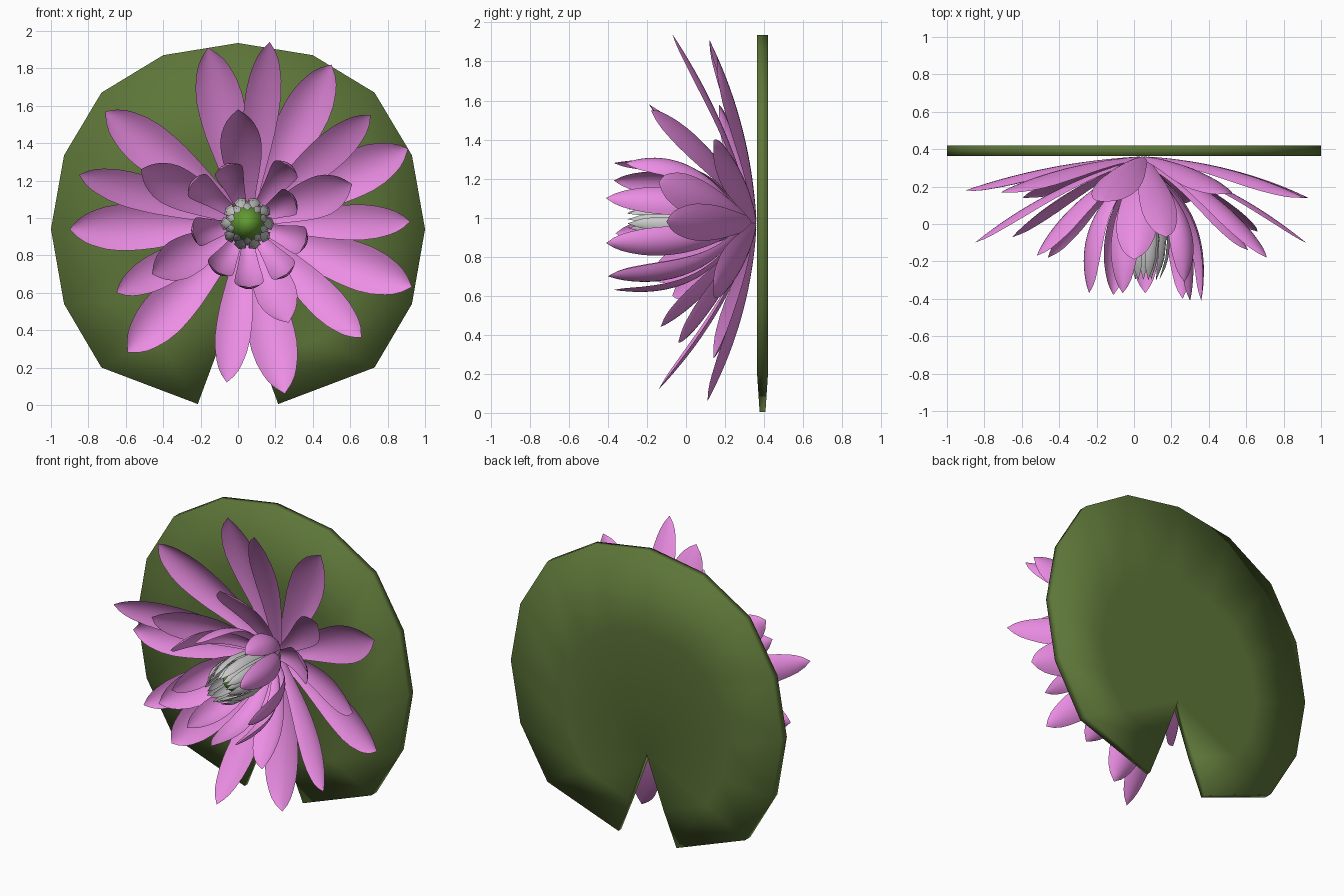
import bpy, bmesh, math
from mathutils import Vector

if "Cube" in bpy.data.objects:
    bpy.data.objects.remove(bpy.data.objects["Cube"])

def material(name, rgb):
    m = bpy.data.materials.new(name)
    m.diffuse_color = (*rgb, 1)
    m.use_nodes = True
    m.node_tree.nodes["Principled BSDF"].inputs["Base Color"].default_value = m.diffuse_color
    return m

PINK = material("pink", (0.84, 0.27, 0.78))
LEAF = material("leaf_green", (0.11, 0.18, 0.04))
BUD = material("bud_green", (0.12, 0.32, 0.03))

CX, CZ = 0.05, 0.97   # flower axis, pointing to -y

def finish(name, bm, mat=None):
    me = bpy.data.meshes.new(name)
    for f in bm.faces:
        f.smooth = True
    bm.to_mesh(me)
    bm.free()
    ob = bpy.data.objects.new(name, me)
    bpy.context.collection.objects.link(ob)
    if mat:
        me.materials.append(mat)
    return ob

def sample(profile, t):
    p = t * (len(profile) - 1)
    i = min(int(p), len(profile) - 2)
    return profile[i] + (profile[i + 1] - profile[i]) * (p - i)

PETAL = [0.32, 0.42, 0.55, 0.69, 0.82, 0.93, 0.99, 1.0, 0.9, 0.66]

def petal(name, tip, width, base_y, base_r, ctrl_r, ctrl_y, cup, rows=24, cols=8):
    """Cupped blade along a curve from the flower axis to its tip."""
    tip = Vector(tip)
    rad = Vector((tip.x - CX, 0, tip.z - CZ))
    length = rad.length
    rad.normalize()
    side = rad.cross(Vector((0, 1, 0)))
    axis = Vector((CX, 0, CZ))
    b = axis + rad * base_r + Vector((0, base_y, 0))
    c = axis + rad * length * ctrl_r + Vector((0, ctrl_y, 0))
    bm = bmesh.new()
    grid = []
    for i in range(rows + 1):
        t = i / rows
        p = b * (1 - t) ** 2 + c * 2 * t * (1 - t) + tip * t * t
        tan = ((c - b) * (1 - t) + (tip - c) * t).normalized()
        n = side.cross(tan)
        if n.dot(Vector((0, -1, 0)) - rad) < 0:
            n = -n
        # rounded point over the last tenth
        w = sample(PETAL, t / 0.9) if t < 0.9 else 0.66 * ((1 - t) / 0.1) ** 0.7
        row = []
        for j in range(cols + 1):
            u = 2 * j / cols - 1
            row.append(bm.verts.new(p + side * (u * w * width / 2) + n * (cup * w * u * u)))
        grid.append(row)
    for r0, r1 in zip(grid, grid[1:]):
        for j in range(cols):
            bm.faces.new((r0[j], r0[j + 1], r1[j + 1], r1[j]))
    bmesh.ops.remove_doubles(bm, verts=bm.verts, dist=0.0005)
    return finish(name, bm, PINK)

# Lily pad: notched 16-sided plate, fanned from the notch point
half = [(0.215, 0.005), (0.73, 0.2), (0.93, 0.54), (1.0, 0.94),
        (0.93, 1.335), (0.73, 1.67), (0.4, 1.87)]
outline = half + [(0, 1.935)] + [(-x, z) for x, z in reversed(half)]
apex = (0, 0.585)
bm = bmesh.new()
skins = []
for s in (-1, 1):
    hub = bm.verts.new((apex[0], 0.392 + s * 0.028, apex[1]))
    mid, rim = [], []
    for x, z in outline:
        th = 0.015 if z < 0.1 else 0.028
        mid.append(bm.verts.new((x * 0.6, 0.392 + s * 0.028, apex[1] + (z - apex[1]) * 0.6)))
        rim.append(bm.verts.new((x, 0.392 + s * th, z)))
    for i in range(len(outline) - 1):
        bm.faces.new((hub, mid[i], mid[i + 1]))
        bm.faces.new((mid[i], rim[i], rim[i + 1], mid[i + 1]))
    skins.append([hub, mid[0]] + rim + [mid[-1]])
front, back = skins
for i in range(len(front)):
    j = (i + 1) % len(front)
    bm.faces.new((front[i], front[j], back[j], back[i]))
bmesh.ops.recalc_face_normals(bm, faces=bm.faces)
finish("lily_pad", bm, LEAF)

# Petal whorls, tips given as (x, y, z)
outer = [(-0.16, 0.12, 1.91), (0.50, 0.16, 1.82), (0.91, 0.14, 1.37), (0.93, 0.14, 0.63),
         (0.25, 0.11, 0.06), (-0.59, 0.14, 0.28), (-0.90, 0.18, 0.94), (-0.71, 0.17, 1.57)]
second = [(0.17, -0.07, 1.94), (0.71, -0.18, 1.55), (0.92, -0.10, 0.98), (0.66, -0.04, 0.36),
          (-0.06, -0.14, 0.12), (-0.65, -0.07, 0.60), (-0.85, -0.10, 1.23)]
middle = [(0.0, -0.19, 1.58), (0.61, -0.14, 1.18), (0.27, -0.13, 0.44),
          (-0.46, -0.18, 0.70), (-0.52, -0.17, 1.26)]
inner = [(-0.06, -0.37, 1.28), (0.27, -0.31, 1.28), (0.30, -0.41, 1.10), (0.36, -0.41, 0.87),
         (0.26, -0.40, 0.70), (0.06, -0.37, 0.63), (-0.11, -0.38, 0.71),
         (-0.24, -0.36, 0.92), (-0.24, -0.37, 1.19)]
whorls = {
    "outer_petal": (outer, 0.25, 0.36, 0.03, 0.55, 0.33, 0.045),
    "second_petal": (second, 0.19, 0.345, 0.03, 0.55, 0.22, 0.025),
    "middle_petal": (middle, 0.22, 0.32, 0.04, 0.65, 0.17, 0.04),
    "inner_petal": (inner, 0.155, 0.28, 0.04, 1.2, 0.08, 0.03),
}
for name, (tips, *shape) in whorls.items():
    for k, tip in enumerate(tips):
        petal(f"{name}_{k + 1}", tip, *shape)

# Stamens: two rings of overlapping pointed blades forming a barrel
barrel = [(0.04, 0.30), (0.09, 0.18), (0.125, 0.05), (0.14, -0.08), (0.13, -0.18), (0.115, -0.23)]
blade = [0.20, 0.24, 0.26, 0.26, 0.25, 0.22]
bm = bmesh.new()
count = 10
for layer in range(2):
    for k in range(count):
        a0 = 2 * math.pi * (k + layer / 2) / count
        rows = []
        for (r, y), w in zip(barrel, blade):
            r *= 1 - layer * 0.18
            rows.append([bm.verts.new((CX + (r + lift) * math.cos(a0 + d), y,
                                       CZ + (r + lift) * math.sin(a0 + d)))
                         for d, lift in ((-w, -0.008), (0, 0.004), (w, -0.008))])
        for p, q in zip(rows, rows[1:]):
            for j in range(2):
                bm.faces.new((p[j], p[j + 1], q[j + 1], q[j]))
        r = 0.085 - layer * 0.015
        end = bm.verts.new((CX + r * math.cos(a0), -0.30, CZ + r * math.sin(a0)))
        for j in range(2):
            bm.faces.new((rows[-1][j], rows[-1][j + 1], end))
finish("stamens", bm)

# Green seed head inside the stamens
bm = bmesh.new()
bmesh.ops.create_uvsphere(bm, u_segments=20, v_segments=12, radius=1)
for v in bm.verts:
    v.co = Vector((CX + v.co.x * 0.095, -0.03 + v.co.z * 0.15, CZ + v.co.y * 0.095))
bmesh.ops.recalc_face_normals(bm, faces=bm.faces)
finish("seed_head", bm, BUD)
